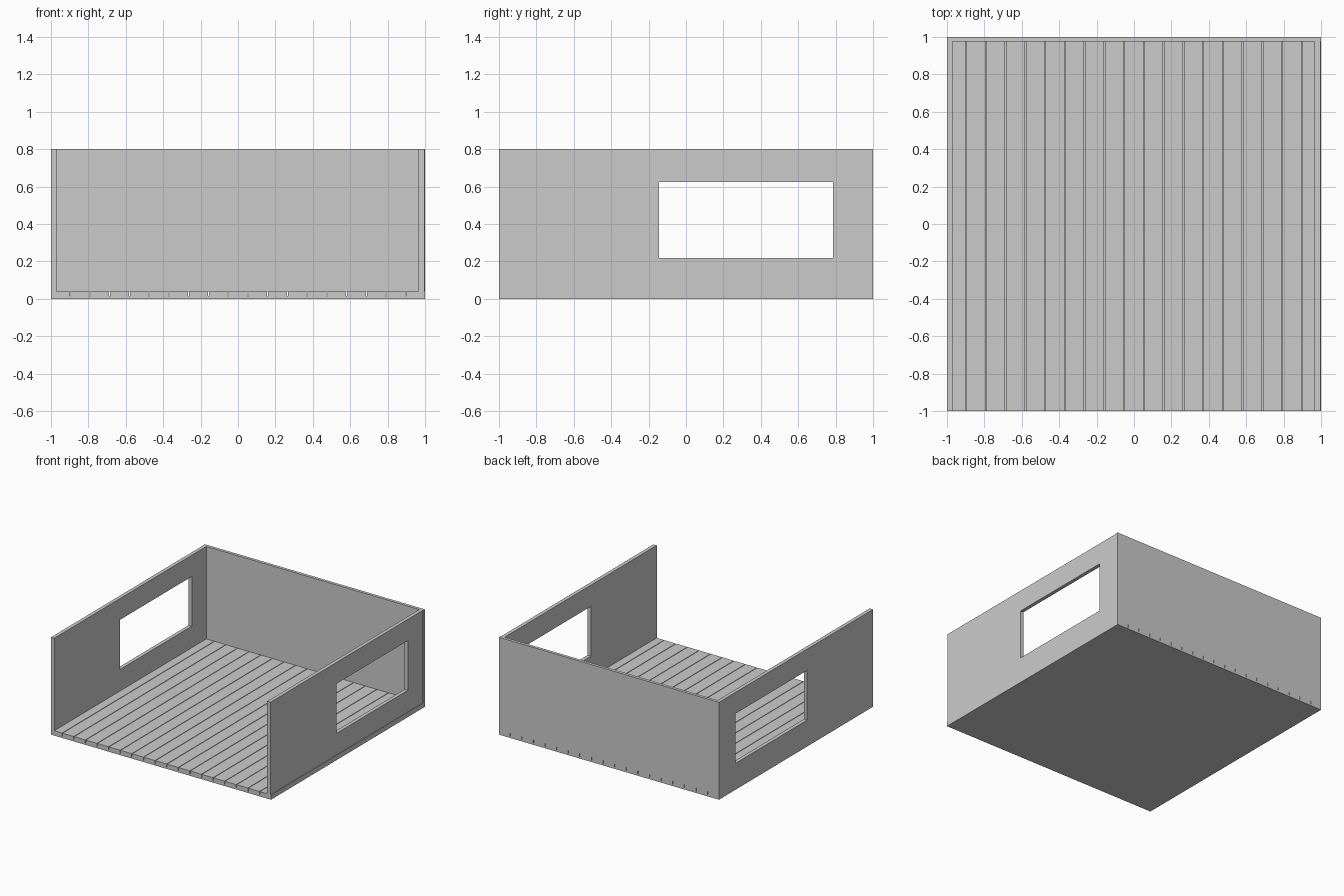
import bpy

if "Cube" in bpy.data.objects:
    bpy.data.objects.remove(bpy.data.objects["Cube"])


def box(name, x, y, z):
    """Box from (min, max) ranges on each axis."""
    bpy.ops.mesh.primitive_cube_add(
        size=1, location=[(r[0] + r[1]) / 2 for r in (x, y, z)])
    ob = bpy.context.object
    ob.name = ob.data.name = name
    ob.scale = [r[1] - r[0] for r in (x, y, z)]
    bpy.ops.object.transform_apply(location=False, rotation=False, scale=True)
    return ob


BASE_TOP, FLOOR_TOP, WALL_TOP = 0.014, 0.04, 0.8
BACK_Y = 0.975

# Base slab
box("floor_base", (-1, 1), (-1, 1), (0, BASE_TOP))

# Floor planks with narrow gaps
COUNT, GAP = 19, 0.005
width = (2 - GAP * (COUNT - 1)) / COUNT
for i in range(COUNT):
    x0 = -1 + i * (width + GAP)
    box(f"floor_plank_{i + 1:02d}", (x0, x0 + width), (-1, 1),
        (BASE_TOP, FLOOR_TOP))

# Back wall
box("back_wall", (-1, 1), (BACK_Y, 1), (FLOOR_TOP, WALL_TOP))

# Side walls, each with a window opening
cutter = box("window_cutter", (-1.5, 1.5), (-0.145, 0.785), (0.217, 0.625))
cutter.hide_render = True
for name, x in (("left_wall", (-1, -0.97)), ("right_wall", (0.966, 0.996))):
    wall = box(name, x, (-1, BACK_Y), (FLOOR_TOP, WALL_TOP))
    mod = wall.modifiers.new("window", "BOOLEAN")
    mod.operation = "DIFFERENCE"
    mod.solver = "EXACT"
    mod.object = cutter
    bpy.ops.object.modifier_apply(modifier=mod.name)
bpy.data.objects.remove(cutter)
